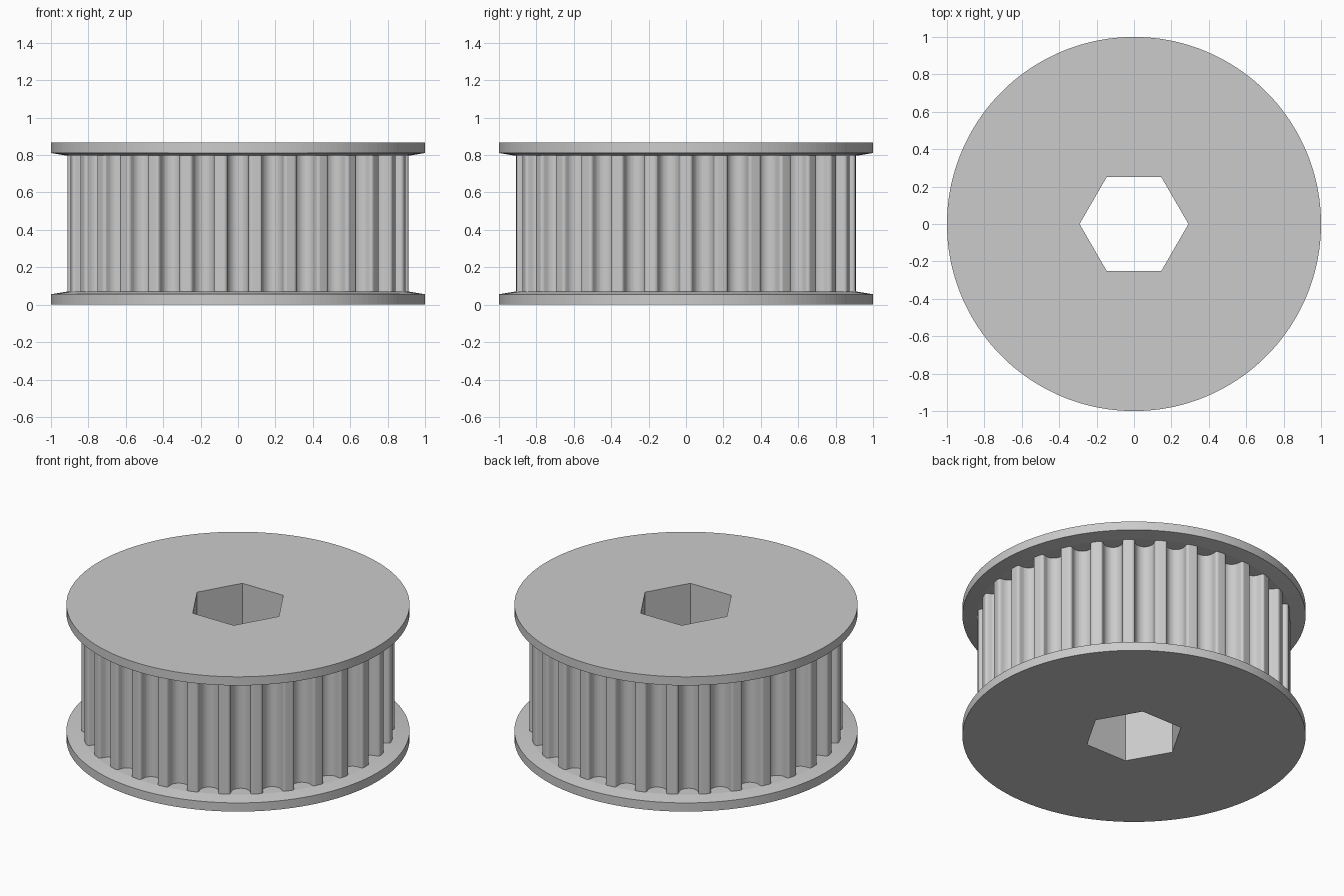
import bpy, bmesh, math

if "Cube" in bpy.data.objects:
    bpy.data.objects.remove(bpy.data.objects["Cube"])

TEETH, R_TOOTH, R_FLANGE, R_HEX = 30, 0.912, 1.0, 0.291
H, RIM, SLOPE = 0.867, 0.056, 0.070      # total height, flange rim, end of flange slope


def circle(r, n):
    return [(r * math.cos(2 * math.pi * i / n), r * math.sin(2 * math.pi * i / n)) for i in range(n)]


def tooth_profile():
    # one round-bottomed groove as (sideways, depth), with rounded tooth corners
    mouth, f, r, c = 0.074, 0.0168, 0.056, 0.0255
    half = []
    for i in range(5):
        a = math.radians(90 * i / 4)
        half.append((mouth - f * math.sin(a), f - f * math.cos(a)))
    for i in range(9):
        a = math.radians(12 + 78 * i / 8)
        half.append((r * math.cos(a), c + r * math.sin(a)))
    groove = [(-s, d) for s, d in half] + [(s, d) for s, d in reversed(half[:-1])]
    base = math.sqrt(R_TOOTH ** 2 - mouth ** 2)
    pts = []
    for k in range(TEETH):
        t = 2 * math.pi * k / TEETH
        pts.append((R_TOOTH * math.cos(t), R_TOOTH * math.sin(t)))   # tooth crown
        g = t + math.pi / TEETH
        for s, d in groove:
            x = base - d
            pts.append((x * math.cos(g) - s * math.sin(g), x * math.sin(g) + s * math.cos(g)))
    return pts


bm = bmesh.new()


def ring(points, z):
    vs = [bm.verts.new((x, y, z)) for x, y in points]
    es = [bm.edges.new((vs[i], vs[(i + 1) % len(vs)])) for i in range(len(vs))]
    return vs, es


def wall(a, b):
    n = len(a[0])
    for i in range(n):
        j = (i + 1) % n
        bm.faces.new((a[0][i], a[0][j], b[0][j], b[0][i]))


def fill(a, b):
    bmesh.ops.triangle_fill(bm, use_beauty=True, edges=a[1] + b[1])


rim, neck = circle(R_FLANGE, 180), circle(R_TOOTH + 0.003, 180)
teeth, hexagon = tooth_profile(), circle(R_HEX, 6)

# toothed barrel and hexagonal bore
barrel = [ring(teeth, SLOPE), ring(teeth, H - SLOPE)]
bore = [ring(hexagon, 0), ring(hexagon, H)]
wall(*barrel)
wall(*bore)

# bottom and top flanges, sloped on their inner sides
for k, z in enumerate((lambda v: v, lambda v: H - v)):
    outer, edge, inner = ring(rim, z(0)), ring(rim, z(RIM)), ring(neck, z(SLOPE))
    wall(outer, edge)
    wall(edge, inner)
    fill(inner, barrel[k])
    fill(outer, bore[k])

bmesh.ops.recalc_face_normals(bm, faces=bm.faces[:])
mesh = bpy.data.meshes.new("toothed_belt_pulley")
bm.to_mesh(mesh)
bm.free()
pulley = bpy.data.objects.new("toothed_belt_pulley", mesh)
bpy.context.collection.objects.link(pulley)

grey = bpy.data.materials.new("light_grey")
grey.diffuse_color = (0.6, 0.6, 0.6, 1)
grey.use_nodes = True
grey.node_tree.nodes["Principled BSDF"].inputs["Base Color"].default_value = grey.diffuse_color
mesh.materials.append(grey)
